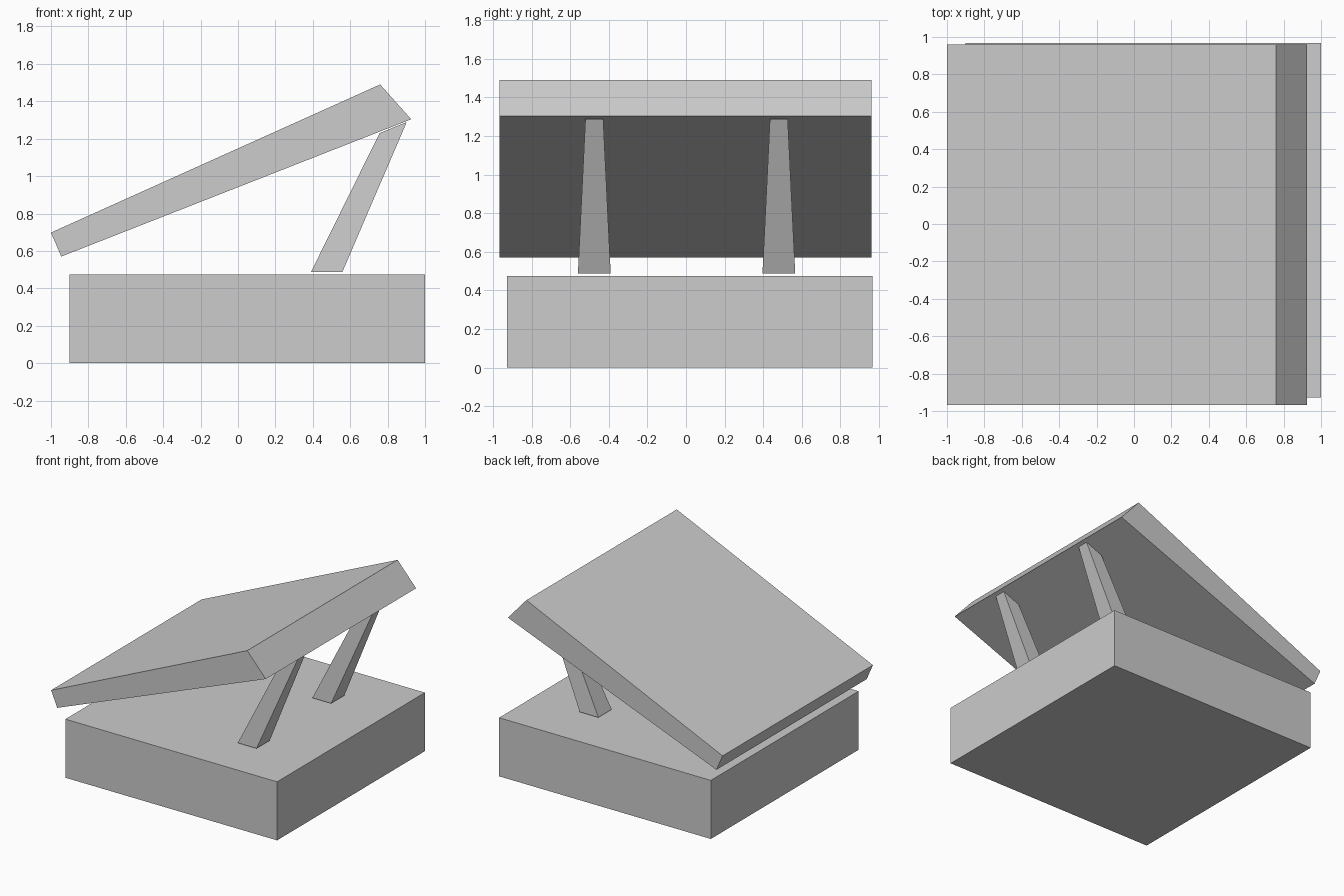
import bpy
import bmesh

if "Cube" in bpy.data.objects:
    bpy.data.objects.remove(bpy.data.objects["Cube"])

grey = bpy.data.materials.new("light grey")
grey.diffuse_color = (0.604, 0.604, 0.604, 1.0)
grey.use_nodes = True
grey.node_tree.nodes["Principled BSDF"].inputs["Base Color"].default_value = grey.diffuse_color


def slab(name, profile, y_ranges):
    """Four-sided xz profile spanned in y; each corner has its own y range."""
    bm = bmesh.new()
    front = [bm.verts.new((x, y[0], z)) for (x, z), y in zip(profile, y_ranges)]
    back = [bm.verts.new((x, y[1], z)) for (x, z), y in zip(profile, y_ranges)]
    bm.faces.new(front)
    bm.faces.new(back[::-1])
    for i in range(4):
        j = (i + 1) % 4
        bm.faces.new((front[j], front[i], back[i], back[j]))
    bmesh.ops.recalc_face_normals(bm, faces=bm.faces)
    mesh = bpy.data.meshes.new(name)
    bm.to_mesh(mesh)
    bm.free()
    mesh.materials.append(grey)
    obj = bpy.data.objects.new(name, mesh)
    bpy.context.collection.objects.link(obj)
    return obj


# Box-shaped base
slab("base", [(-0.90, 0), (1.0, 0), (1.0, 0.475), (-0.90, 0.475)],
     [(-0.927, 0.967)] * 4)

# Tilted top panel, thicker at its raised end
slab("tilted_panel", [(-0.945, 0.57), (0.926, 1.304), (0.76, 1.49), (-1.0, 0.698)],
     [(-0.967, 0.96)] * 4)

# Two leaning, tapered supports
for name, y in (("front_support", -0.475), ("back_support", 0.481)):
    foot, head = (y - 0.085, y + 0.085), (y - 0.046, y + 0.046)
    slab(name, [(0.39, 0.487), (0.558, 0.487), (0.902, 1.289), (0.757, 1.23)],
         [foot, foot, head, head])
